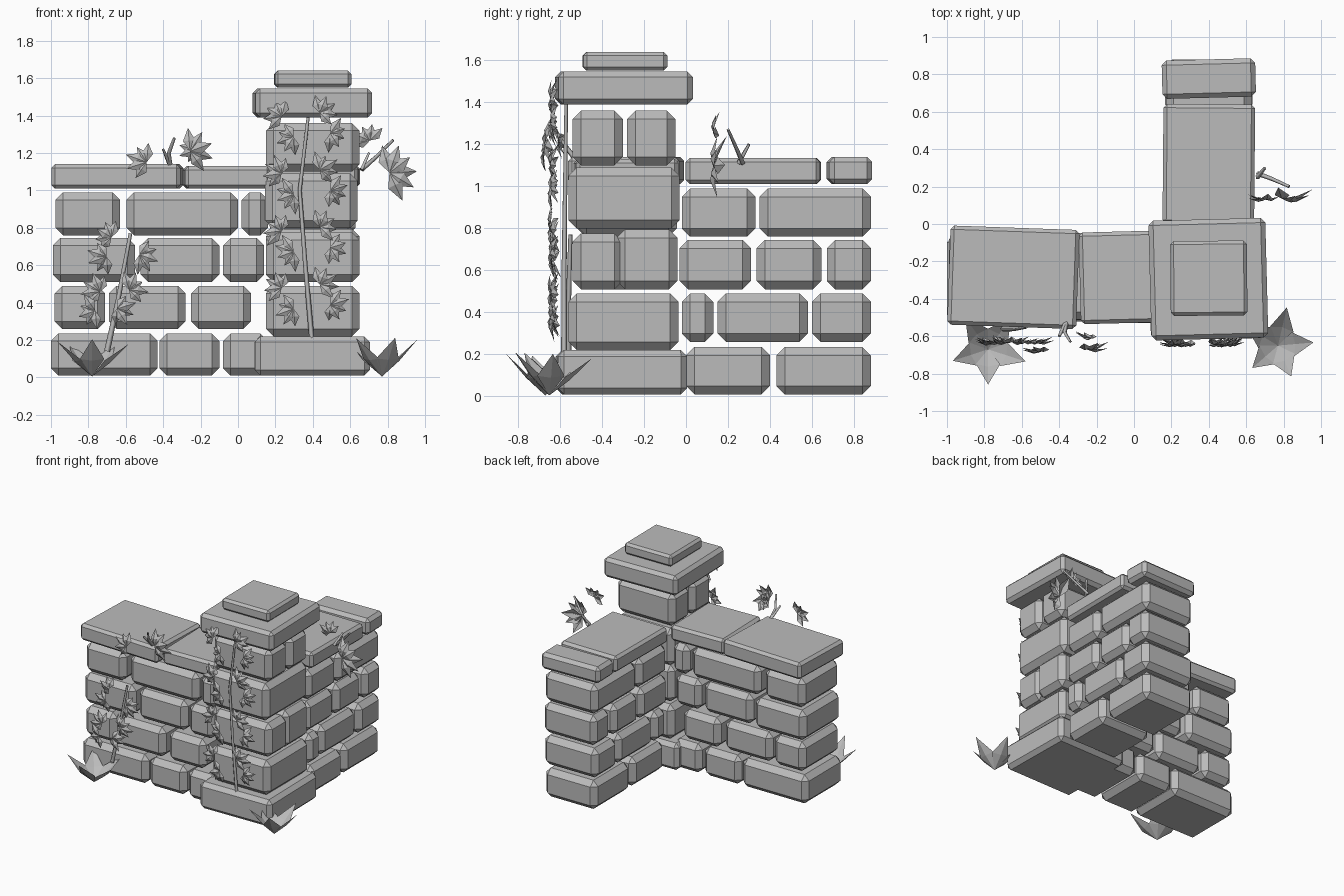
import bpy
import bmesh
import random
from math import radians, sin, cos
from mathutils import Matrix, Vector

random.seed(4)
default_cube = bpy.data.objects.get("Cube")
if default_cube:
    bpy.data.objects.remove(default_cube, do_unlink=True)

# Single stone grey
grey = bpy.data.materials.new("plain grey")
grey.use_nodes = True
grey.diffuse_color = (0.5, 0.5, 0.5, 1)
grey.node_tree.nodes["Principled BSDF"].inputs["Base Color"].default_value = grey.diffuse_color


def finish(bm, name):
    mesh = bpy.data.meshes.new(name)
    bm.to_mesh(mesh)
    bm.free()
    mesh.materials.append(grey)
    obj = bpy.data.objects.new(name, mesh)
    bpy.context.collection.objects.link(obj)
    return obj


def stone(name, xs, ys, zs, bevel=0.04, turn=0.0):
    """Chamfered block filling the given ranges, turned a little about z."""
    bm = bmesh.new()
    bmesh.ops.create_cube(bm, size=1)
    size = [r[1] - r[0] for r in (xs, ys, zs)]
    bmesh.ops.scale(bm, vec=size, verts=bm.verts)
    bmesh.ops.bevel(bm, geom=bm.edges[:], offset=bevel, segments=1,
                    affect='EDGES', profile=0.5)
    obj = finish(bm, name)
    obj.location = [sum(r) / 2 for r in (xs, ys, zs)]
    obj.rotation_euler.z = radians(turn)
    return obj


def jitter():
    return random.uniform(-0.01, 0.01)


# Front and side wall courses: brick ranges along the wall, bottom to top
levels = [(0.01, 0.235), (0.26, 0.49), (0.51, 0.745), (0.76, 0.99)]
front_courses = [
    [(-1, -0.43), (-0.42, -0.1), (-0.08, 0.16)],
    [(-0.98, -0.71), (-0.69, -0.28), (-0.25, 0.07)],
    [(-0.99, -0.55), (-0.52, -0.1), (-0.08, 0.14)],
    [(-0.975, -0.63), (-0.595, 0), (0.02, 0.16)],
]
side_courses = [
    [(0, 0.4), (0.43, 0.88)],
    [(-0.02, 0.13), (0.15, 0.58), (0.6, 0.88)],
    [(-0.03, 0.31), (0.335, 0.645), (0.67, 0.88)],
    [(-0.02, 0.33), (0.35, 0.88)],
]
for level, front, side in zip(levels, front_courses, side_courses):
    for span in front:
        stone("front_wall_brick", span, (-0.52 + jitter(), -0.05 + jitter()), level)
    for span in side:
        stone("side_wall_brick", (0.17 + jitter(), 0.63 + jitter()), span, level)

# Coping slabs
stone("front_coping_long", (-0.99, -0.3), (-0.55, -0.02), (1.01, 1.14), 0.02, -2)
stone("front_coping_short", (-0.29, 0.17), (-0.53, -0.04), (1.01, 1.13), 0.02, 1.5)
stone("side_coping_long", (0.155, 0.645), (0, 0.64), (1.01, 1.135), 0.02, -0.5)
stone("side_coping_end", (0.15, 0.65), (0.675, 0.88), (1.01, 1.14), 0.025, 1.5)

# Corner pillar
px = (0.15, 0.65)
stone("pillar_base", (0.085, 0.7), (-0.615, 0), (0.01, 0.22), 0.03, 1)
stone("pillar_block", px, (-0.56, -0.035), (0.22, 0.49))
stone("pillar_block", px, (-0.54, -0.3), (0.51, 0.775))
stone("pillar_block", px, (-0.33, -0.04), (0.51, 0.795))
stone("pillar_block", (0.145, 0.64), (-0.56, -0.03), (0.8, 1.09))
stone("pillar_block", px, (-0.54, -0.3), (1.1, 1.36))
stone("pillar_block", px, (-0.28, -0.05), (1.1, 1.36))
stone("pillar_cap", (0.085, 0.71), (-0.615, 0.025), (1.39, 1.545), 0.025, 1.5)
stone("pillar_cap_top", (0.195, 0.605), (-0.49, -0.09), (1.55, 1.64), 0.018, 0.5)


def add_leaf(bm, matrix, length, width, fold, droop):
    """Pointed leaf along local +x, creased along the midrib, bending to -z."""
    outline = [(0, 0, 0), (0.45, 0.5, -droop * 0.3), (0.45, 0, -droop * 0.3 + fold),
               (0.45, -0.5, -droop * 0.3), (1, 0, -droop)]
    base, left, rib, right, tip = [
        bm.verts.new(matrix @ Vector((x * length, y * width, z * length)))
        for x, y, z in outline]
    for face in ((base, rib, left), (base, right, rib), (left, rib, tip), (rib, right, tip)):
        bm.faces.new(face)


# Leaves hang in upright planes, with their faces toward the front
upright = Matrix.Rotation(radians(90), 4, 'X')


def add_spray(bm, centre, aim, length, count=5, spread=150):
    """Fan of leaves around the aim angle, starting half a leaf behind the centre."""
    root = Vector(centre) - Vector((cos(radians(aim)), 0, sin(radians(aim)))) * length * 0.5
    for i in range(count):
        angle = aim + spread * (i / (count - 1) - 0.5)
        tilt = Matrix.Rotation(radians(random.uniform(-12, 12)), 4, 'Y')
        turn = Matrix.Rotation(radians(angle), 4, 'Z')
        add_leaf(bm, Matrix.Translation(root) @ upright @ turn @ tilt,
                 length * random.uniform(0.85, 1.1), length * 0.55, 0.12, 0.2)


def twig(name, points, radius):
    """Thin four-sided stem through the points."""
    curve = bpy.data.curves.new(name, 'CURVE')
    curve.dimensions = '3D'
    curve.bevel_depth = radius
    curve.bevel_resolution = 0
    curve.use_fill_caps = True
    spline = curve.splines.new('POLY')
    spline.points.add(len(points) - 1)
    for i, (p, co) in enumerate(zip(spline.points, points)):
        p.co = (*co, 1)
        p.radius = 1 - 0.4 * i / (len(points) - 1)
    curve.materials.append(grey)
    obj = bpy.data.objects.new(name, curve)
    bpy.context.collection.objects.link(obj)


# Climbing ivy on the pillar
twig("pillar_ivy_stem", [(0.395, -0.58, 0.2), (0.36, -0.58, 0.6), (0.33, -0.575, 1),
                         (0.375, -0.57, 1.39)], 0.014)
bm = bmesh.new()
for i in range(8):
    z, sway = 0.35 + i * 0.153, 0.03 * (-1) ** i
    add_spray(bm, (0.22 + sway, -0.645, z), 150 if i % 2 else 200, 0.1)
    add_spray(bm, (0.51 + sway, -0.645, z + 0.02), 30 if i % 2 else -20, 0.1)
finish(bm, "pillar_ivy_leaves")

# Climbing ivy on the front wall
twig("wall_ivy_stem", [(-0.7, -0.56, 0.14), (-0.64, -0.56, 0.42), (-0.575, -0.55, 0.77)], 0.016)
bm = bmesh.new()
for i in range(4):
    z, shift = 0.34 + i * 0.145, i * 0.03
    add_spray(bm, (-0.81 + shift, -0.635, z), 150 if i % 2 else 200, 0.1)
    if i < 3:
        add_spray(bm, (-0.6 + i * 0.06, -0.635, z + 0.01), 30 if i % 2 else -20, 0.1)
finish(bm, "wall_ivy_leaves")

# Sprigs growing from the coping
twig("front_sprig_stem", [(-0.36, -0.52, 1.12), (-0.37, -0.58, 1.2), (-0.34, -0.63, 1.28)], 0.013)
twig("front_sprig_stem", [(-0.36, -0.52, 1.12), (-0.4, -0.6, 1.22)], 0.013)
twig("side_sprig_stem", [(0.66, 0.27, 1.11), (0.74, 0.24, 1.18), (0.83, 0.2, 1.27)], 0.013)
twig("side_sprig_stem", [(0.66, 0.25, 1.11), (0.7, 0.3, 1.2)], 0.013)
bm = bmesh.new()
add_spray(bm, (-0.54, -0.68, 1.17), 160, 0.11)
add_spray(bm, (-0.27, -0.61, 1.2), 200, 0.09)
add_spray(bm, (-0.2, -0.67, 1.23), 20, 0.12)
add_spray(bm, (0.88, 0.13, 1.12), 20, 0.15, 6, 170)
add_spray(bm, (0.68, 0.13, 1.31), 120, 0.1)
finish(bm, "sprig_leaves")


def ground_plant(name, x, y, start, count):
    """Rosette of broad blades leaning outward."""
    bm = bmesh.new()
    for i in range(count):
        spin = Matrix.Rotation(radians(start + i * 360 / count), 4, 'Z')
        lean = Matrix.Rotation(radians(random.uniform(-60, -50)), 4, 'Y')
        add_leaf(bm, Matrix.Translation((x, y, 0.005)) @ spin @ lean, 0.27, 0.13, -0.06, 0.18)
    finish(bm, name)


ground_plant("left_ground_plant", 0.77, -0.65, 5, 5)
ground_plant("right_ground_plant", -0.78, -0.67, -18, 5)
